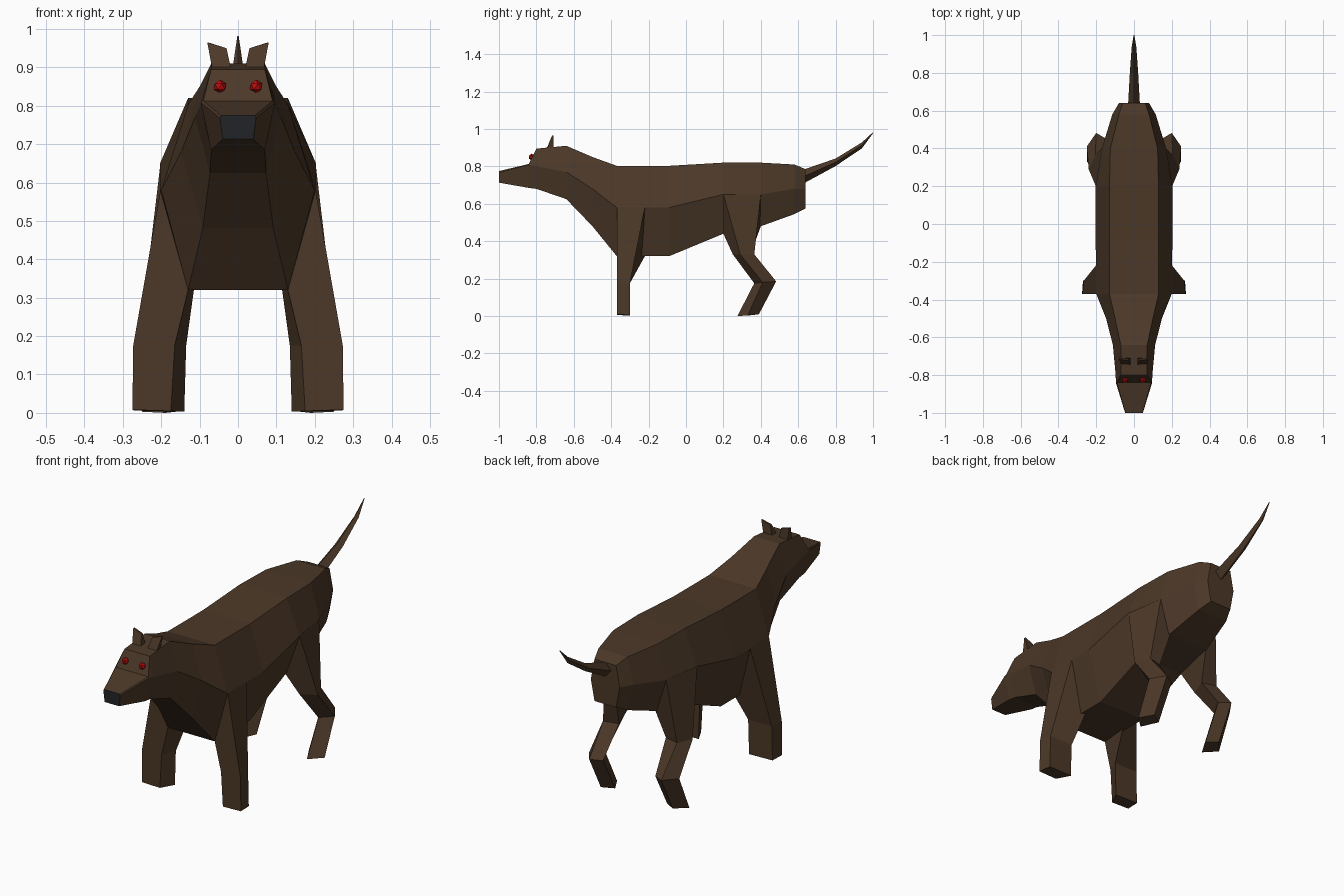
import bpy
import bmesh


def material(name, rgb):
    m = bpy.data.materials.new(name)
    m.diffuse_color = (*rgb, 1)
    return m


BROWN = material("brown fur", (0.072, 0.040, 0.021))
DARK = material("dark nose", (0.016, 0.017, 0.020))
RED = material("red eye", (0.50, 0.004, 0.004))


def finish(bm, name, mats):
    bmesh.ops.recalc_face_normals(bm, faces=bm.faces[:])
    me = bpy.data.meshes.new(name)
    bm.to_mesh(me)
    bm.free()
    ob = bpy.data.objects.new(name, me)
    bpy.context.collection.objects.link(ob)
    for m in mats:
        me.materials.append(m)
    return ob


def loft(name, rings, mats=(BROWN,), side=1):
    """Skin a list of equal-length point rings and cap both ends."""
    bm = bmesh.new()
    vs = [[bm.verts.new((x * side, y, z)) for x, y, z in r] for r in rings]
    for a, b in zip(vs, vs[1:]):
        n = len(a)
        for i in range(n):
            j = (i + 1) % n
            bm.faces.new((a[i], a[j], b[j], b[i]))
    bm.faces.new(vs[0])
    bm.faces.new(vs[-1])
    if len(mats) > 1:  # the foremost cap takes the second colour
        min(bm.faces, key=lambda f: f.calc_center_median().y).material_index = 1
    return finish(bm, name, mats)


# Head and body: y, then half-width and height of top, middle and bottom
SECTIONS = [
    (-1.00, .045, .775, .047, .768, .040, .713),
    (-0.84, .090, .813, .096, .808, .070, .685),
    (-0.80, .070, .895, .097, .800, .070, .680),
    (-0.64, .070, .910, .112, .770, .073, .625),
    (-0.50, .100, .850, .148, .680, .092, .480),
    (-0.37, .130, .803, .200, .580, .130, .320),
    (-0.09, .130, .803, .203, .580, .130, .320),
    (0.20, .130, .820, .203, .650, .125, .440),
    (0.40, .125, .820, .170, .650, .115, .480),
    (0.58, .080, .810, .115, .680, .085, .545),
    (0.64, .060, .785, .080, .680, .060, .575),
]
body = []
for y, wt, zt, wm, zm, wb, zb in SECTIONS:
    body.append([(-wt, y, zt), (wt, y, zt), (wm, y, zm),
                 (wb, y, zb), (-wb, y, zb), (-wm, y, zm)])
loft("body", body, (BROWN, DARK))

# Tail: y, centre height, half-width, half-height of diamond rings
tail = []
for y, z, w, h in [(.62, .742, .032, .038), (.80, .822, .022, .020),
                   (.94, .912, .012, .016), (1.0, .980, .002, .003)]:
    tail.append([(0, y, z + h), (w, y, z), (0, y, z - h), (-w, y, z)])
loft("tail", tail)

# Leg rings run outer front, outer rear, inner rear, inner front
FRONT_LEG = [
    [(.202, -.37, .58), (.202, -.22, .58), (.115, -.22, .32), (.130, -.37, .32)],
    [(.273, -.37, .175), (.266, -.30, .175), (.135, -.30, .175), (.165, -.37, .175)],
    [(.275, -.37, .008), (.270, -.30, .006), (.140, -.30, .003), (.175, -.37, .005)],
]
HIND_LEG = [
    [(.202, .20, .65), (.170, .40, .65), (.110, .40, .48), (.122, .20, .44)],
    [(.240, .29, .33), (.205, .365, .33), (.130, .345, .33), (.165, .25, .33)],
    [(.250, .41, .18), (.200, .482, .185), (.145, .45, .18), (.190, .365, .175)],
    [(.250, .33, .003), (.200, .39, .010), (.145, .355, .005), (.190, .275, .0)],
]
# Ear rings: base then tip
EAR = [
    [(.018, -.745, .895), (.066, -.745, .890), (.066, -.708, .895), (.018, -.708, .895)],
    [(.030, -.722, .950), (.080, -.716, .965), (.078, -.708, .965), (.030, -.712, .950)],
]

for side, word in ((1, "right"), (-1, "left")):
    loft(f"front_leg_{word}", FRONT_LEG, side=side)
    loft(f"hind_leg_{word}", HIND_LEG, side=side)
    loft(f"ear_{word}", EAR, side=side)
    # Eye set into the sloping face
    bm = bmesh.new()
    bmesh.ops.create_icosphere(bm, subdivisions=1, radius=0.018)
    bmesh.ops.translate(bm, vec=(.047 * side, -.825, .85), verts=bm.verts[:])
    finish(bm, f"eye_{word}", (RED,))
